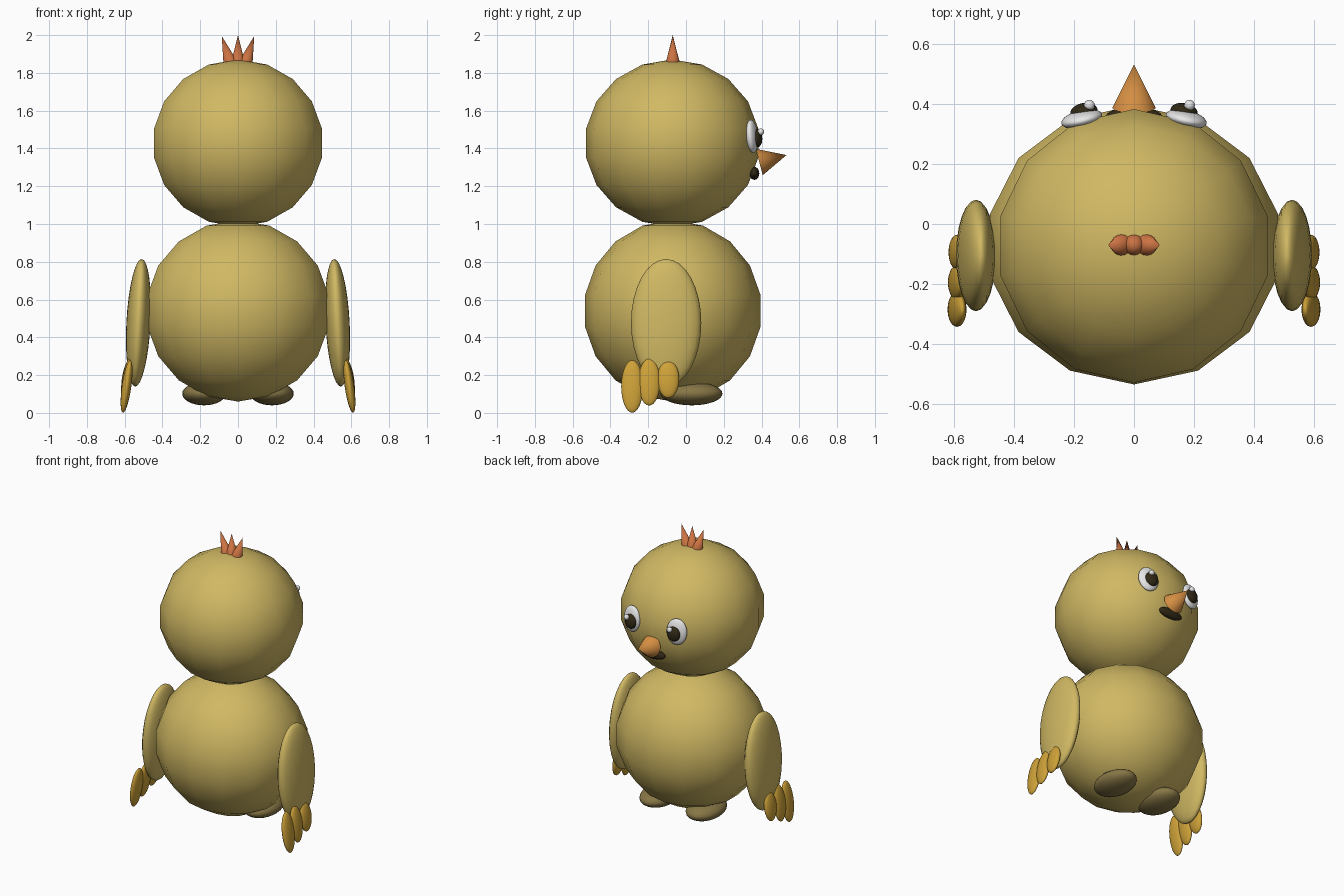
import bpy, bmesh
from math import radians
from mathutils import Vector

cube = bpy.data.objects.get("Cube")
if cube:
    bpy.data.objects.remove(cube, do_unlink=True)


def material(name, r, g, b):
    m = bpy.data.materials.new(name)
    m.use_nodes = True
    m.diffuse_color = (r, g, b, 1)
    m.node_tree.nodes["Principled BSDF"].inputs["Base Color"].default_value = (r, g, b, 1)
    return m


yellow = material("soft yellow", 0.63, 0.48, 0.125)
gold = material("gold", 0.62, 0.36, 0.04)
olive = material("dark olive", 0.24, 0.18, 0.06)
orange = material("beak orange", 0.66, 0.27, 0.055)
rust = material("crest rust", 0.6, 0.17, 0.055)
white = material("white", 0.8, 0.8, 0.8)
dark = material("dark brown", 0.03, 0.022, 0.008)


def finish(name, bm, mat, sharp=60):
    mesh = bpy.data.meshes.new(name)
    bm.to_mesh(mesh)
    bm.free()
    mesh.materials.append(mat)
    ob = bpy.data.objects.new(name, mesh)
    bpy.context.collection.objects.link(ob)
    bpy.ops.object.select_all(action="DESELECT")
    ob.select_set(True)
    bpy.context.view_layer.objects.active = ob
    bpy.ops.object.shade_smooth_by_angle(angle=radians(sharp))
    return ob


def ellipsoid(name, center, radii, mat, tilt=(0, 0, 0), segments=24, rings=16):
    bm = bmesh.new()
    bmesh.ops.create_uvsphere(bm, u_segments=segments, v_segments=rings, radius=1)
    bmesh.ops.scale(bm, vec=radii, verts=bm.verts)
    ob = finish(name, bm, mat)
    ob.location = center
    ob.rotation_euler = [radians(a) for a in tilt]
    return ob


def spike(name, base, tip, radius, mat, segments=24):
    axis = Vector(tip) - Vector(base)
    bm = bmesh.new()
    bmesh.ops.create_cone(bm, cap_ends=True, segments=segments, radius1=radius,
                          radius2=0, depth=axis.length)
    ob = finish(name, bm, mat)
    ob.location = Vector(base) + axis / 2
    ob.rotation_euler = axis.to_track_quat("Z", "Y").to_euler()
    return ob


# Coarse round body and head
ellipsoid("body", (0, -0.07, 0.54), (0.5, 0.472, 0.48), yellow, segments=14, rings=9)
ellipsoid("head", (0, -0.073, 1.428), (0.463, 0.463, 0.443), yellow, segments=14, rings=9)

# Beak and mouth
spike("beak", (0, 0.388, 1.328), (0, 0.532, 1.365), 0.072, orange)
ellipsoid("mouth", (0, 0.362, 1.268), (0.092, 0.026, 0.034), dark)

# Crest of three spikes
for label, s in (("right", -1), ("middle", 0), ("left", 1)):
    spike(label + "_crest", (0.04 * s, -0.07, 1.85), (0.086 * s, -0.07, 2 - 0.005 * abs(s)),
          0.038, rust, segments=16)

fingers = ((-0.285, 0.14, 0.14), (-0.195, 0.163, 0.125), (-0.094, 0.178, 0.1))

for label, s in (("right", -1), ("left", 1)):
    # Wing with three fingers
    ellipsoid(label + "_wing", (0.527 * s, -0.105, 0.477), (0.064, 0.186, 0.338),
              yellow, (0, -3 * s, 0))
    for i, (y, z, half) in enumerate(fingers):
        ellipsoid(f"{label}_finger_{i + 1}", (0.59 * s, y, z), (0.025, 0.058, half),
                  gold, (0, -8 * s, 0))

    # Foot
    ellipsoid(label + "_foot", (0.18 * s, 0.03, 0.102), (0.115, 0.163, 0.062), olive)

    # Eye, pupil and glint
    ellipsoid(label + "_eye", (0.174 * s, 0.35, 1.464), (0.07, 0.029, 0.088),
              white, (5, 0, -13 * s))
    ellipsoid(label + "_pupil", (0.167 * s, 0.375, 1.456), (0.046, 0.028, 0.05),
              dark, (5, 0, -10 * s))
    ellipsoid(label + "_glint", (0.167 * s + 0.018, 0.396, 1.488), (0.018, 0.018, 0.018),
              white, segments=16, rings=10)
